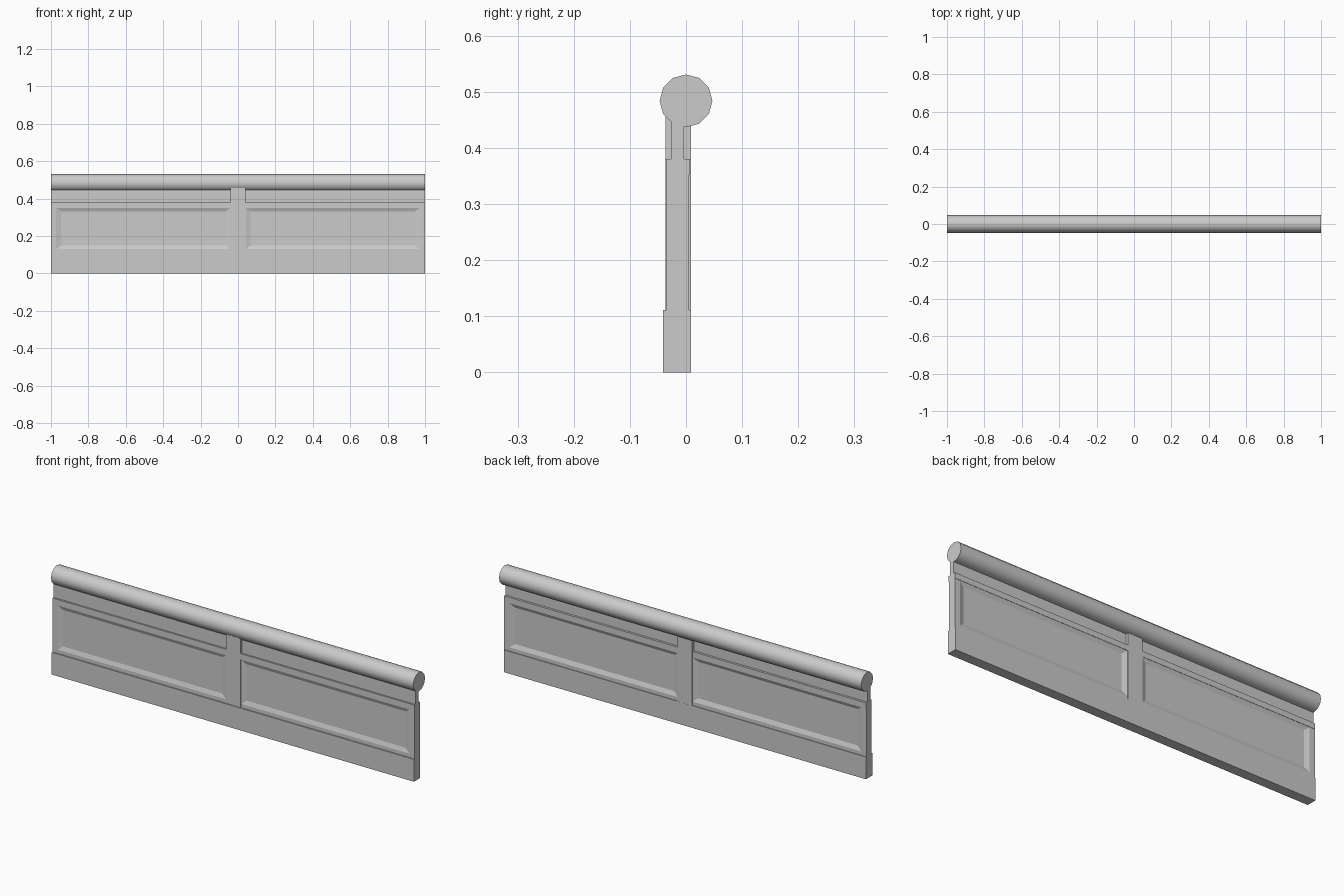
import bpy, bmesh
from math import pi, radians

if "Cube" in bpy.data.objects:
    bpy.data.objects.remove(bpy.data.objects["Cube"])


def finish(name, bm):
    bmesh.ops.recalc_face_normals(bm, faces=bm.faces[:])
    me = bpy.data.meshes.new(name)
    bm.to_mesh(me)
    bm.free()
    ob = bpy.data.objects.new(name, me)
    bpy.context.collection.objects.link(ob)
    return ob


def box(name, x, y, z):
    bm = bmesh.new()
    bmesh.ops.create_cube(bm, size=1)
    for v in bm.verts:
        v.co = [r[0] if c < 0 else r[1] for c, r in zip(v.co, (x, y, z))]
    return finish(name, bm)


def panel_frame(name, sx, y_core, y_frame, y_panel):
    # Nested rectangles: outer rim, frame face, sloped moulding, recessed panel
    rings = [(0.03, 1.0, 0.105, 0.354, y_core),
             (0.03, 1.0, 0.105, 0.354, y_frame),
             (0.042, 0.972, 0.13, 0.35, y_frame),
             (0.066, 0.946, 0.15, 0.332, y_panel)]
    bm = bmesh.new()
    loops = []
    for x0, x1, z0, z1, y in rings:
        loops.append([bm.verts.new((sx * x, y, z)) for x, z in
                      ((x0, z0), (x1, z0), (x1, z1), (x0, z1))])
    for a, b in zip(loops, loops[1:]):
        for i in range(4):
            j = (i + 1) % 4
            bm.faces.new((a[i], a[j], b[j], b[i]))
    bm.faces.new(loops[-1])
    bm.faces.new(loops[0])
    return finish(name, bm)


# Solid wall pieces: thin core, skirting, rail under the frieze, middle post
box("core", (-1, 1), (-0.027, -0.004), (0.1, 0.46))
box("base_board", (-1, 1), (-0.041, 0.009), (0, 0.111))
box("upper_rail", (-1, 1), (-0.0355, 0.007), (0.352, 0.38))
box("middle_post", (-0.04, 0.04), (-0.0365, 0.0085), (0.1, 0.46))

# Recessed panels, two on each face
for sx, side in ((-1, "left"), (1, "right")):
    panel_frame("front_panel_" + side, sx, -0.02, -0.035, -0.028)
    panel_frame("back_panel_" + side, sx, -0.012, 0.0055, -0.003)

# Round handrail
bpy.ops.mesh.primitive_cylinder_add(vertices=12, radius=0.047, depth=2,
                                    location=(0, 0, 0.484), rotation=(0, pi / 2, 0))
bpy.context.object.name = "handrail"
bpy.ops.object.shade_smooth_by_angle(angle=radians(40))
